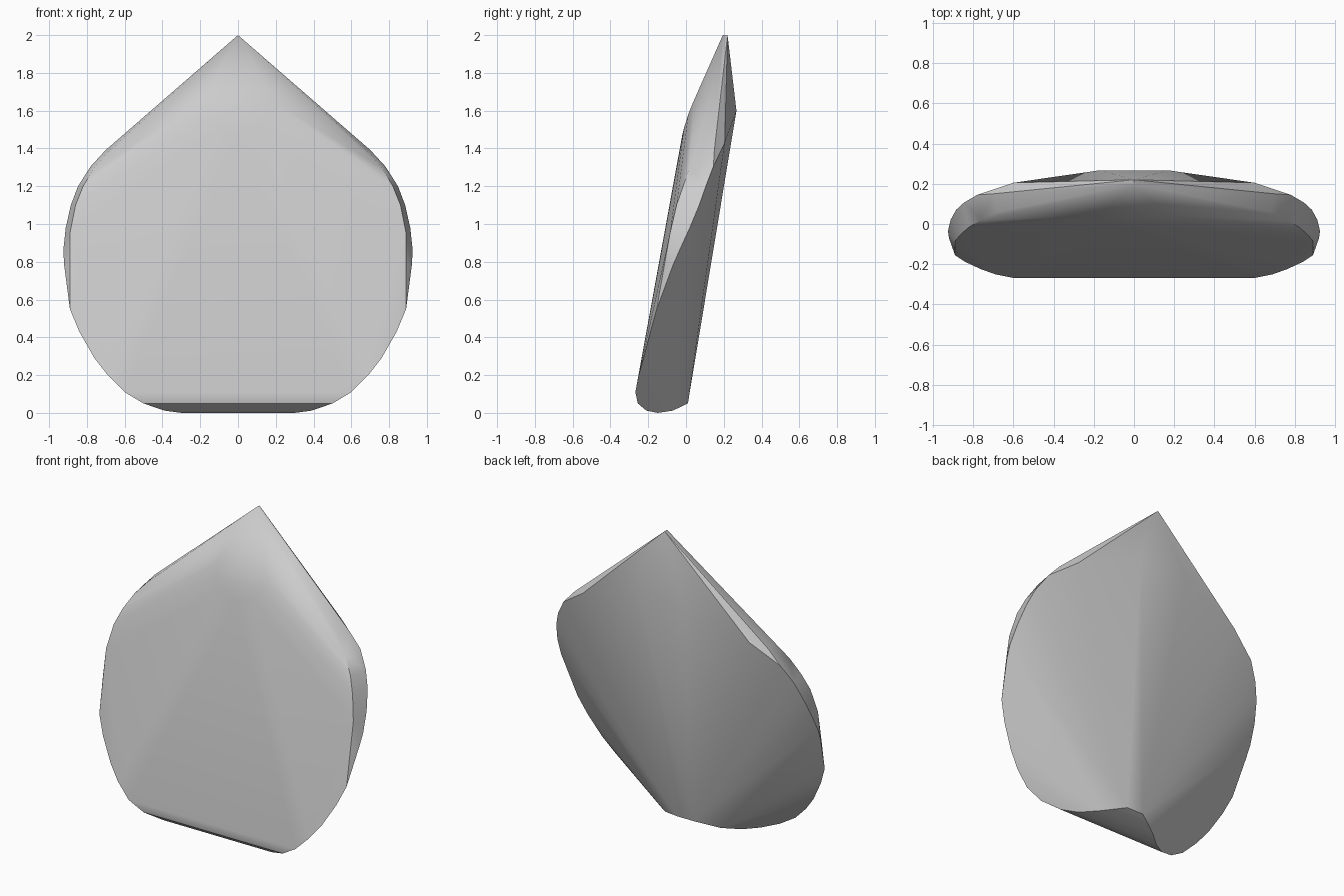
import bpy, bmesh

# Right-half control points of the convex stone; each is mirrored in x
apex = [(0, 0.195, 2.0), (0, 0.22, 2.0)]
front = [(0.18, 0.04, 1.65), (0.16, 0.012, 1.58), (0.1, -0.01, 1.51), (0, -0.02, 1.47)]
back = [(0.17, 0.267, 1.6), (0.6, 0.205, 1.43), (0.06, 0.01, 0.05)]
bottom = [(0.2, -0.07, 0.012), (0.3, -0.15, 0.0), (0.39, -0.21, 0.012),
          (0.5, -0.255, 0.05), (0.6, -0.268, 0.11)]
rim = [(0.69, -0.25, 0.2), (0.76, -0.225, 0.29), (0.84, -0.188, 0.43),
       (0.89, -0.155, 0.55), (0.92, -0.07, 0.78), (0.925, -0.035, 0.86),
       (0.912, 0.02, 0.98), (0.885, 0.07, 1.1), (0.847, 0.105, 1.2),
       (0.78, 0.145, 1.305), (0.7, 0.15, 1.392)]
# Front lip of the rim
lip = [(0.895, -0.11, 0.78), (0.89, -0.085, 0.95), (0.86, -0.05, 1.1),
       (0.82, -0.015, 1.2), (0.76, 0.02, 1.3), (0.68, 0.06, 1.39)]

bm = bmesh.new()
for x, y, z in apex + front + back + bottom + rim + lip:
    for s in ((1, -1) if x else (1,)):
        bm.verts.new((s * x, y, z))
bmesh.ops.convex_hull(bm, input=bm.verts[:])
loose = [v for v in bm.verts if not v.link_faces]
bmesh.ops.delete(bm, geom=loose, context='VERTS')
bmesh.ops.recalc_face_normals(bm, faces=bm.faces[:])

mesh = bpy.data.meshes.new("pointed_stone")
bm.to_mesh(mesh)
bm.free()
stone = bpy.data.objects.new("pointed_stone", mesh)
bpy.context.collection.objects.link(stone)

# Soft rim, crisp facets
bpy.context.view_layer.objects.active = stone
stone.select_set(True)
bpy.ops.object.shade_smooth_by_angle(angle=0.52)
